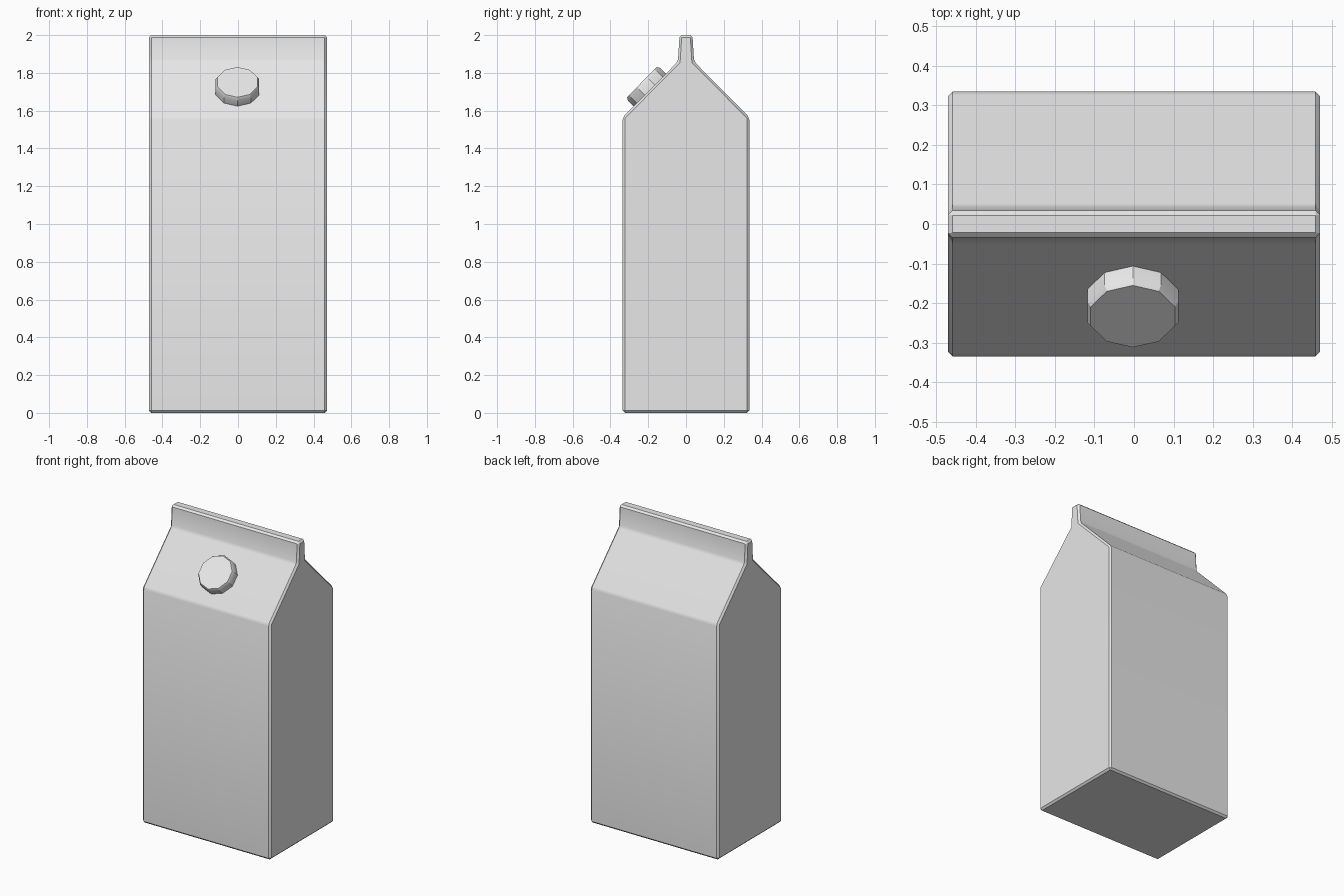
import bpy
import math
from mathutils import Vector

default = bpy.data.objects.get("Cube")
if default:
    bpy.data.objects.remove(default, do_unlink=True)

# Single carton colour
grey = bpy.data.materials.new("carton_grey")
grey.use_nodes = True
colour = (0.8, 0.8, 0.8, 1.0)
grey.diffuse_color = colour
grey.node_tree.nodes["Principled BSDF"].inputs["Base Color"].default_value = colour


def make_object(name, verts, faces):
    mesh = bpy.data.meshes.new(name)
    mesh.from_pydata(verts, [], faces)
    mesh.materials.append(grey)
    obj = bpy.data.objects.new(name, mesh)
    bpy.context.collection.objects.link(obj)
    return obj


def loft(name, rings):
    """Join equal-sized rings of points into a closed solid."""
    n = len(rings[0])
    faces = [(r * n + i, r * n + (i + 1) % n, (r + 1) * n + (i + 1) % n, (r + 1) * n + i)
             for r in range(len(rings) - 1) for i in range(n)]
    last = (len(rings) - 1) * n
    faces += [tuple(reversed(range(n))), tuple(range(last, last + n))]
    return make_object(name, [p for ring in rings for p in ring], faces)


def smooth(obj, degrees):
    bpy.ops.object.select_all(action='DESELECT')
    obj.select_set(True)
    bpy.context.view_layer.objects.active = obj
    bpy.ops.object.shade_smooth_by_angle(angle=math.radians(degrees))


# Carton body: mirrored gable profile with a folded top seal, run across x
half = [(0.335, 0), (0.335, 1.565), (0.043, 1.86), (0.034, 2.0)]
profile = half + [(-y, z) for y, z in reversed(half)]
carton = loft("carton_body", [[(x, y, z) for y, z in profile] for x in (-0.471, 0.471)])
bevel = carton.modifiers.new("soft_edges", 'BEVEL')
bevel.width = 0.012
bevel.segments = 1
bevel.limit_method = 'ANGLE'
bevel.angle_limit = math.radians(20)
bpy.context.view_layer.objects.active = carton
bpy.ops.object.modifier_apply(modifier="soft_edges")
smooth(carton, 30)

# Screw cap: ten-sided, chamfered, seated on the front roof slope
SIDES = 10
normal = Vector((0, -0.715, 0.7))
up = Vector((0, 0.7, 0.715))
right = Vector((1, 0, 0))
seat = Vector((-0.003, -0.191, 1.709))


def cap_ring(radius, height):
    steps = [2 * math.pi * i / SIDES for i in range(SIDES)]
    return [seat + normal * height + radius * (right * math.sin(-a) + up * math.cos(a))
            for a in steps]


cap = loft("screw_cap", [cap_ring(0.121, -0.01), cap_ring(0.121, 0.045), cap_ring(0.112, 0.06)])
smooth(cap, 30)
